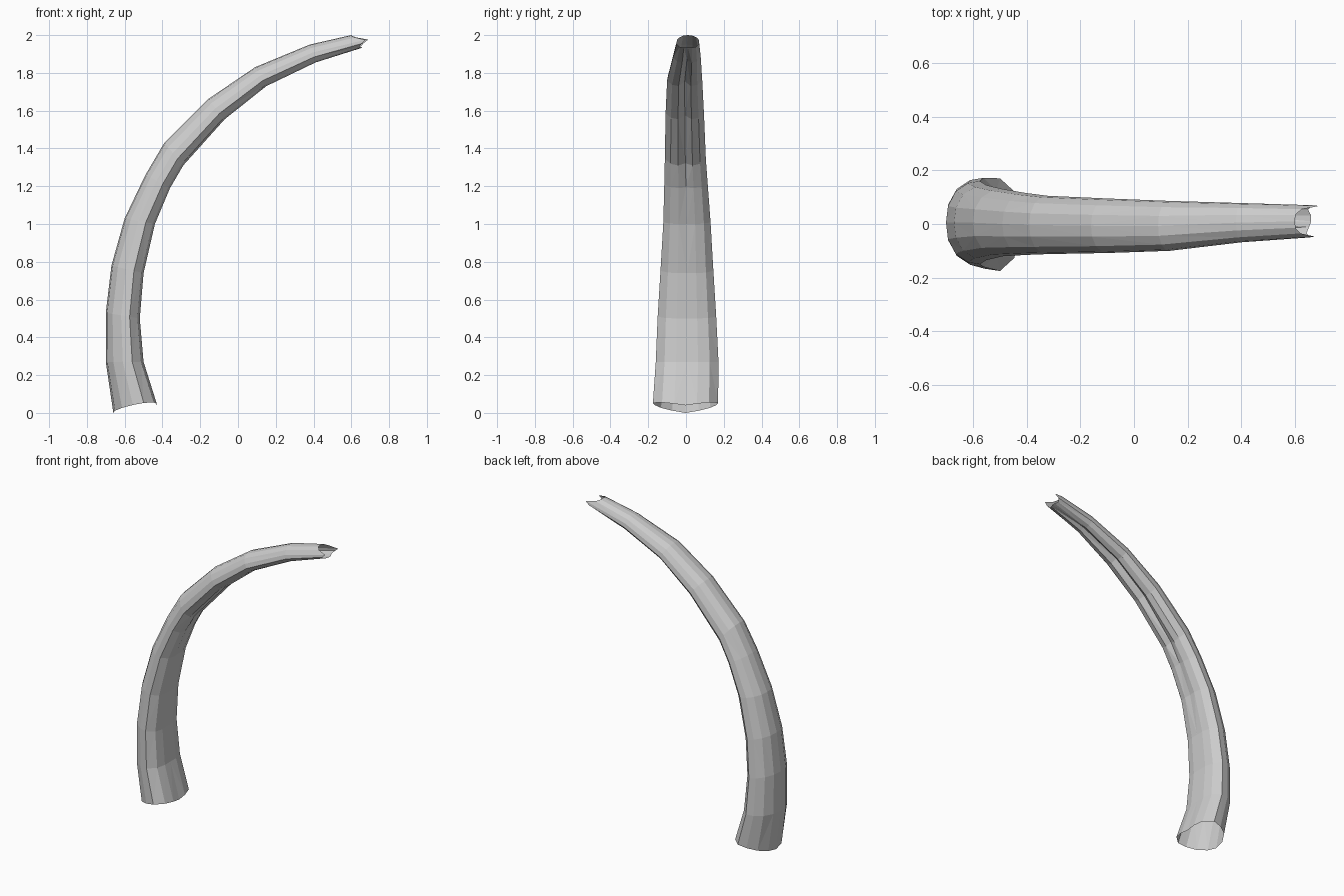
import bpy, bmesh
from mathutils import Vector

if "Cube" in bpy.data.objects:
    bpy.data.objects.remove(bpy.data.objects["Cube"], do_unlink=True)

bone = bpy.data.materials.new("pale_grey")
bone.use_nodes = True
colour = (0.6, 0.6, 0.6, 1)
bone.diffuse_color = colour
bone.node_tree.nodes["Principled BSDF"].inputs["Base Color"].default_value = colour

# Stations along the curve: outer x, z, inner x, z, right and left edge y, groove depth
stations = [
    (-.66, .00, -.43, .04, -.175, .17, 0),
    (-.70, .27, -.50, .27, -.16, .172, 0),
    (-.70, .53, -.52, .50, -.15, .16, 0),
    (-.67, .78, -.50, .74, -.135, .145, 0),
    (-.60, 1.03, -.44, 1.0, -.12, .13, .03),
    (-.49, 1.26, -.36, 1.19, -.115, .115, .05),
    (-.39, 1.43, -.29, 1.31, -.112, .105, .1),
    (-.16, 1.66, -.07, 1.555, -.108, .095, .2),
    (.09, 1.83, .15, 1.73, -.10, .086, .25),
    (.38, 1.95, .41, 1.855, -.068, .078, .15),
    (.60, 2.0, .62, 1.93, -.05, .07, 0),
]

# Half cross-section: depth from outer to inner side, width, prong length at the tip
half = [(.04, .4, 0), (.2, .75, .02), (.45, .95, .08), (.7, 1, .05),
        (.93, .72, .03), (1, .35, .04)]
section = ([(0, 0, 0)] + half + [(1, 0, .04)]
           + [(u, -w, p * .8) for u, w, p in reversed(half)])

bm = bmesh.new()
rings = []
for i, (ox, oz, ix, iz, right, left, groove) in enumerate(stations):
    outer, inner = Vector((ox, 0, oz)), Vector((ix, 0, iz))
    mid, width = (left + right) / 2, (left - right) / 2
    ring = []
    for u, w, prong in section:
        depth = u - groove if u == 1 and w == 0 else u
        co = outer.lerp(inner, depth)
        co.y = mid + w * width
        if i == 0:                       # sides of the base arch upwards
            co.z += .025 * abs(w)
        if i == len(stations) - 1:       # broken tip with prongs
            co += Vector((prong, 0, prong * .1))
        ring.append(bm.verts.new(co))
    rings.append(ring)

# Open tube wall
n = len(section)
for a, b in zip(rings, rings[1:]):
    for k in range(n):
        m = (k + 1) % n
        bm.faces.new((a[k], a[m], b[m], b[k]))
bmesh.ops.recalc_face_normals(bm, faces=bm.faces[:])
bmesh.ops.triangulate(bm, faces=bm.faces[:])

mesh = bpy.data.meshes.new("curved_rib")
bm.to_mesh(mesh)
bm.free()
mesh.materials.append(bone)
rib = bpy.data.objects.new("curved_rib", mesh)
bpy.context.collection.objects.link(rib)
